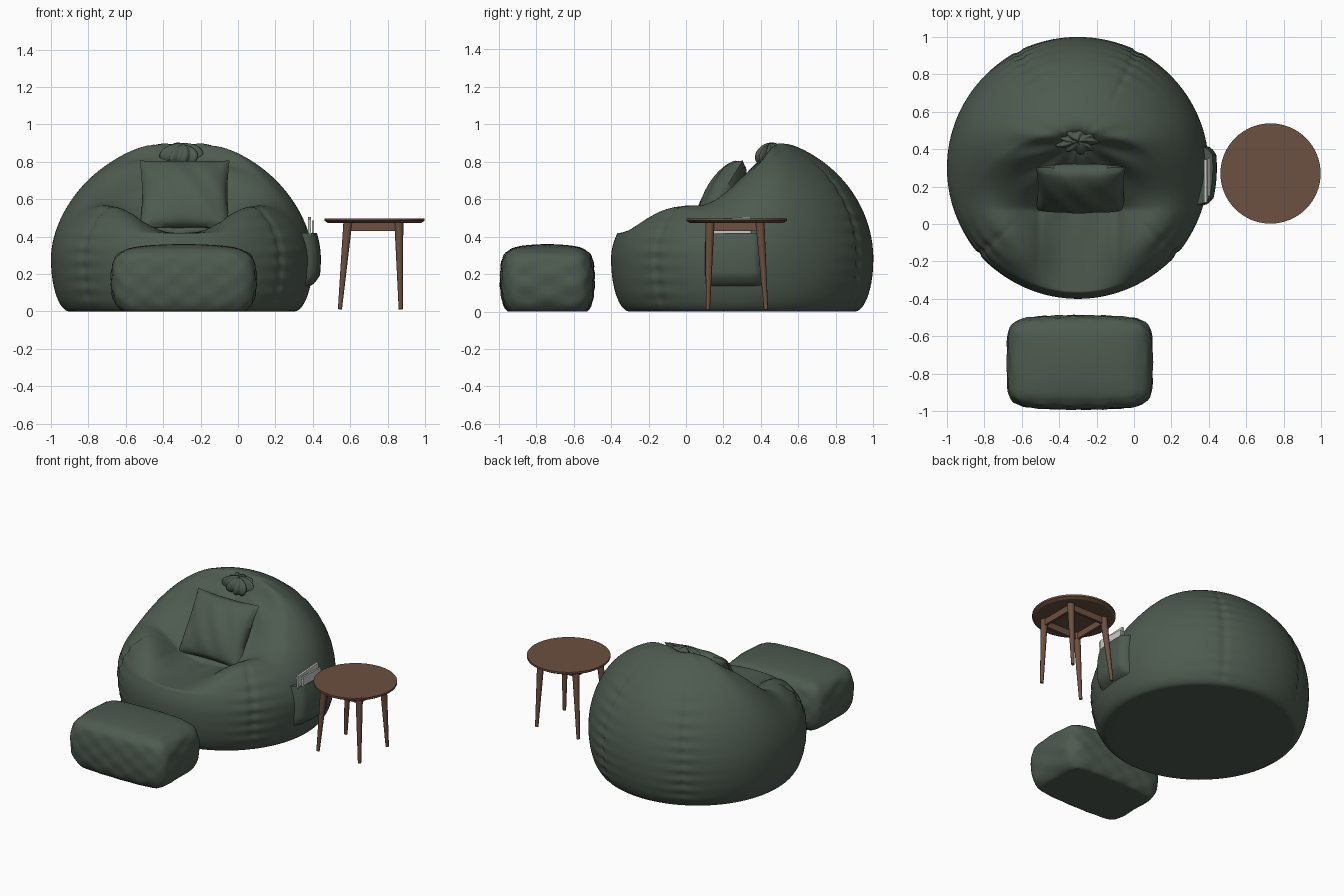
import bpy, bmesh
from math import sin, cos, pi, exp, sqrt, atan2, radians, hypot
from mathutils import Vector, Matrix

if "Cube" in bpy.data.objects:
    bpy.data.objects.remove(bpy.data.objects["Cube"], do_unlink=True)


def material(name, rgb):
    m = bpy.data.materials.new(name)
    m.use_nodes = True
    m.diffuse_color = (*rgb, 1)
    m.node_tree.nodes["Principled BSDF"].inputs["Base Color"].default_value = (*rgb, 1)
    return m


GREEN = material("green fabric", (0.075, 0.102, 0.078))
BROWN = material("brown wood", (0.15, 0.08, 0.052))
PAPER = material("pale paper", (0.6, 0.6, 0.58))


def finish(name, bm, mat, angle=50):
    bmesh.ops.remove_doubles(bm, verts=bm.verts, dist=0.0002)
    bmesh.ops.recalc_face_normals(bm, faces=bm.faces)
    mesh = bpy.data.meshes.new(name)
    bm.to_mesh(mesh)
    bm.free()
    ob = bpy.data.objects.new(name, mesh)
    bpy.context.collection.objects.link(ob)
    mesh.materials.append(mat)
    bpy.ops.object.select_all(action='DESELECT')
    ob.select_set(True)
    bpy.context.view_layer.objects.active = ob
    bpy.ops.object.shade_smooth_by_angle(angle=radians(angle))
    return ob


def add_grid(bm, f, nu, nv):
    """Skin a surface f(u, v) over the unit square."""
    rows = [[bm.verts.new(f(i / nu, j / nv)) for i in range(nu + 1)] for j in range(nv + 1)]
    for a, b in zip(rows, rows[1:]):
        for i in range(nu):
            bm.faces.new((a[i], a[i + 1], b[i + 1], b[i]))


def smooth(a, b, x):
    t = min(1, max(0, (x - a) / (b - a)))
    return t * t * (3 - 2 * t)


# Bean bag: round wall below the equator, sculpted top above it
CX, CY, R, ZE = -0.3, 0.3, 0.7, 0.28
SEAMS = [radians(a) for a in (-41, -139, 63, 117)]


def pucker(th, z):
    """Sunken seams with gathered cloth beside them."""
    p = 0
    for s in SEAMS:
        d = abs((th - s + pi) % (2 * pi) - pi)
        p -= 0.010 * exp(-(d / 0.025) ** 2)
        p += 0.005 * sin(z * 85 + s) * exp(-d / 0.13)
    return p


def top_height(x, y):
    dx, v = x - CX, (y - CY) / R
    rho2 = min(1, (dx / R) ** 2 + v * v)
    crown = 0.45 + 0.21 * smooth(-0.3, 0.35, v)
    z = ZE + crown * sqrt(1 - rho2)
    # seat hollow that widens toward the backrest
    seat = 0.42 + 0.5 * min(1, max(0, (y - 0.08) / 0.42))
    width = 0.27 + 0.15 * smooth(-0.2, 0.25, y)
    w = exp(-(abs(dx) / width) ** 3)
    z += (min(z, seat) - z) * w
    # folds radiating from the gathered knot
    ky = y - 0.44
    d, phi = hypot(dx, ky), atan2(ky, dx)
    front = smooth(0.15, -0.1, ky)
    z += 0.012 * sin(13 * phi + 3 * d) * exp(-((d - 0.24) / 0.15) ** 2) * front
    z -= 0.05 * exp(-(d / 0.07) ** 2)
    # creases along the seat panel
    if y < 0.08:
        z -= 0.010 * exp(-((abs(dx) - 0.21) / 0.018) ** 2) * (1 - rho2)
    return z


def bag(u, v):
    th = 2 * pi * (u % 1)
    if v < 0.1:
        r, z = 0.60 * v / 0.1, 0
    elif v < 0.4:
        a = (v - 0.1) / 0.3 * pi / 2
        z = ZE * (1 - cos(a))
        r = 0.60 + 0.10 * sin(a) + pucker(th, z) * sin(a)
    else:
        a = (v - 0.4) / 0.6 * pi / 2
        r = R * cos(a)
        x, y = CX + r * cos(th), CY + r * sin(th)
        z = top_height(x, y)
        fade = smooth(0.35, 0.62, r)
        p = pucker(th, z) * fade
        r += p * cos(a)
        z += p * sin(a)
    return Vector((CX + r * cos(th), CY + r * sin(th), z))


bm = bmesh.new()
add_grid(bm, bag, 220, 100)
finish("bean_bag", bm, GREEN, 80)


# Gathered knot at the top of the backrest
def knot(u, v):
    th, ph = 2 * pi * (u % 1), pi * v
    k = 1 + 0.16 * sin(9 * th + 4 * v) * sin(ph) + 0.1 * sin(4 * th)
    return Vector((CX + 0.10 * k * sin(ph) * cos(th),
                   0.44 + 0.06 * k * sin(ph) * sin(th),
                   0.84 + 0.055 * k * cos(ph) + 0.3 * 0.06 * sin(ph) * sin(th)))


bm = bmesh.new()
add_grid(bm, knot, 72, 20)
finish("gathered_knot", bm, GREEN, 80)

# Leaning throw pillow
tilt = Matrix.Translation((-0.285, 0.19, 0.625)) @ Matrix.Rotation(radians(-32), 4, 'X')


def pillow_side(sign):
    def f(u, v):
        a, b = 2 * u - 1, 2 * v - 1
        puff = ((1 - a * a) * (1 - b * b)) ** 0.45
        ripple = 0.004 * sin(9 * a + 5 * b) * puff
        return tilt @ Vector((0.24 * a * (1 - 0.05 * (1 - b * b)), sign * (0.085 * puff + ripple),
                              0.215 * b * (1 - 0.05 * (1 - a * a))))
    return f


bm = bmesh.new()
for side in (-1, 1):
    add_grid(bm, pillow_side(side), 30, 30)
finish("throw_pillow", bm, GREEN)

# Footstool: a padded block with a flat base
bm = bmesh.new()
bmesh.ops.create_cube(bm, size=2)
bmesh.ops.subdivide_edges(bm, edges=bm.edges, cuts=23, use_grid_fill=True)
for vert in bm.verts:
    x, y, z = vert.co
    norm = (x ** 8 + y ** 8 + z ** 8) ** 0.125
    fx, fy, fz = 1 - x * x, 1 - y * y, 1 - z * z
    k = 1 / norm
    crease = 0.004 * sin(14 * x + 6 * y) * sin(9 * z)
    px = x * k * (0.345 + 0.035 * fz + 0.01 * fy) + crease * (abs(x) > 0.9)
    py = y * k * (0.212 + 0.022 * fz + 0.018 * fx) + crease * (abs(y) > 0.9)
    pz = 0.168 + z * (k if z > 0 else 1) * (0.168 + (0.024 * fx * fy if z > 0 else 0))
    vert.co = (px - 0.29, py - 0.74, pz)
finish("footstool", bm, GREEN, 60)


# Side pocket wrapped on the bag wall
def wall(z):
    if z < ZE:
        return 0.60 + 0.10 * sqrt(1 - ((ZE - z) / ZE) ** 2)
    return R * sqrt(1 - ((z - ZE) / 0.57) ** 2)


def pocket(u, v):
    th = radians(-17 + 27 * u)
    z = 0.13 + 0.29 * min(1, v / 0.9)
    edge = min(1, 6 * min(u, 1 - u)) ** 0.5 * min(1, 5 * v) ** 0.5
    r = wall(z) - 0.012 + 0.055 * edge * (1 if v <= 0.9 else 1 - (v - 0.9) / 0.1)
    return Vector((CX + r * cos(th), CY + r * sin(th), z))


bm = bmesh.new()
add_grid(bm, pocket, 24, 20)
finish("side_pocket", bm, GREEN)


def box(name, center, size, mat, turn=0):
    bm = bmesh.new()
    place = Matrix.Translation(center) @ Matrix.Rotation(turn, 4, 'X') @ Matrix.Diagonal((*size, 1))
    bmesh.ops.create_cube(bm, size=1, matrix=place)
    return finish(name, bm, mat, 30)


# Magazines tucked in the pocket
box("magazine_inner", (0.382, 0.235, 0.40), (0.014, 0.23, 0.2), PAPER, radians(3))
box("magazine_outer", (0.401, 0.245, 0.385), (0.012, 0.2, 0.19), PAPER, radians(-3))

# Side table top with a chamfered underside
bm = bmesh.new()
for r1, r2, z1, z2 in ((0.25, 0.268, 0.474, 0.485), (0.268, 0.268, 0.485, 0.498)):
    bmesh.ops.create_cone(bm, cap_ends=True, segments=64, radius1=r1, radius2=r2, depth=z2 - z1,
                          matrix=Matrix.Translation((0.73, 0.27, (z1 + z2) / 2)))
finish("table_top", bm, BROWN, 25)

# Splayed tapered legs
for fx, tx in ((0.545, 0.587), (0.87, 0.86)):
    for fy, ty in ((0.117, 0.128), (0.427, 0.395)):
        foot, head = Vector((fx, fy, 0.012)), Vector((tx, ty, 0.476))
        axis = head - foot
        place = Matrix.Translation((foot + head) / 2) @ axis.to_track_quat('Z', 'Y').to_matrix().to_4x4()
        bm = bmesh.new()
        bmesh.ops.create_cone(bm, cap_ends=True, segments=16, radius1=0.011, radius2=0.024,
                              depth=axis.length, matrix=place)
        finish("table_leg", bm, BROWN, 40)

# Rails joining the legs under the top
for y in (0.128, 0.395):
    box("table_rail_wide", (0.723, y, 0.452), (0.27, 0.018, 0.046), BROWN)
for x in (0.587, 0.86):
    box("table_rail_deep", (x, 0.262, 0.452), (0.018, 0.265, 0.046), BROWN)
